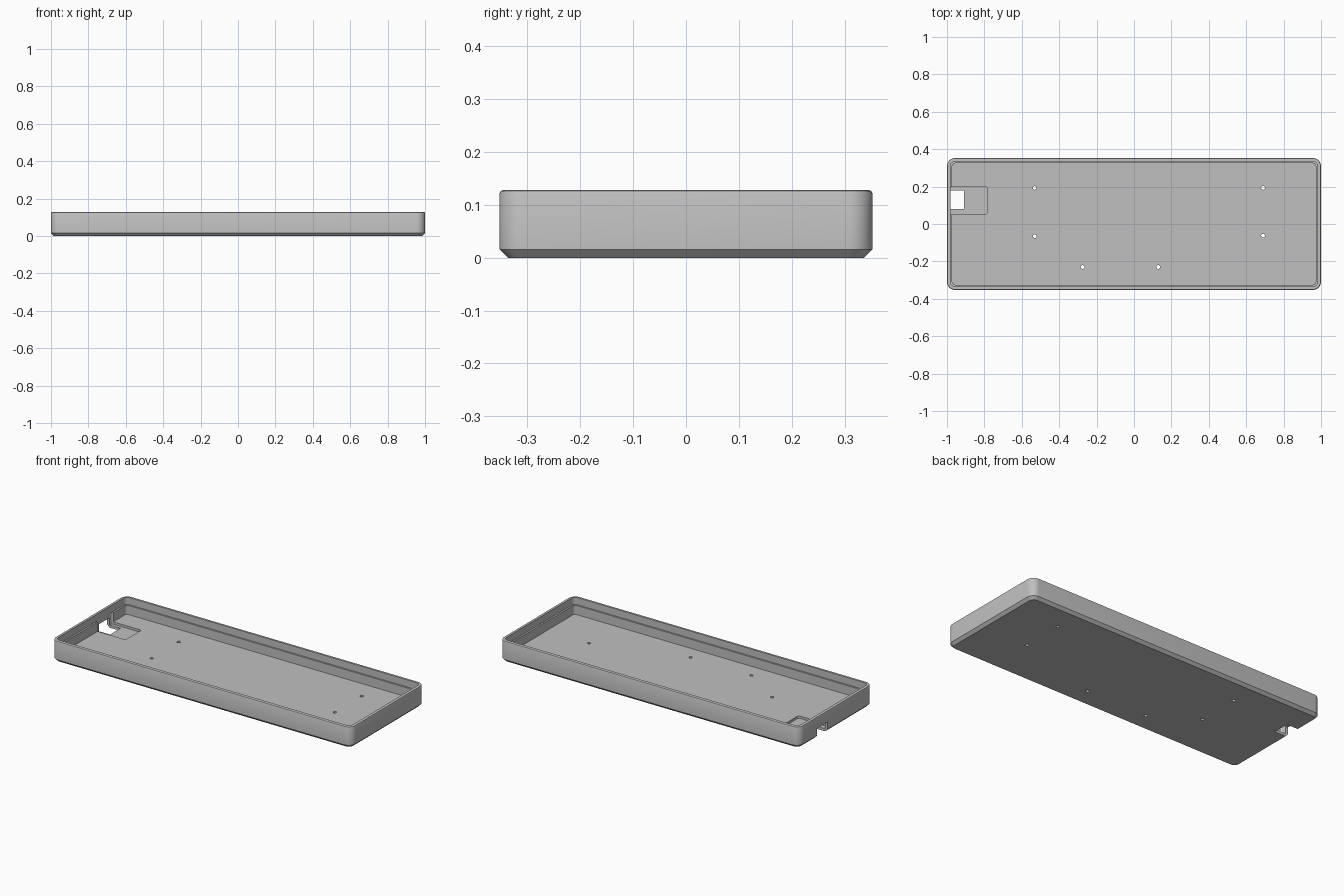
import bpy, bmesh, math

if "Cube" in bpy.data.objects:
    bpy.data.objects.remove(bpy.data.objects["Cube"])

W, D, H = 1.0, 0.353, 0.128      # half width, half depth, height
FLOOR, LEDGE = 0.03, 0.085

grey = bpy.data.materials.new("case grey")
grey.use_nodes = True
grey.diffuse_color = (0.53, 0.53, 0.53, 1)
grey.node_tree.nodes["Principled BSDF"].inputs["Base Color"].default_value = grey.diffuse_color


def outline(x0, x1, y0, y1, r, seg=10):
    """Rounded rectangle, counter-clockwise."""
    pts = []
    corners = [(x1 - r, y1 - r), (x0 + r, y1 - r), (x0 + r, y0 + r), (x1 - r, y0 + r)]
    for k, (cx, cy) in enumerate(corners):
        for i in range(seg + 1):
            a = math.pi / 2 * (k + i / seg)
            pts.append((cx + r * math.cos(a), cy + r * math.sin(a)))
    return pts


def loft(name, sections):
    """Skin a stack of (outline, z) sections and cap both ends."""
    bm = bmesh.new()
    rings = [[bm.verts.new((x, y, z)) for x, y in pts] for pts, z in sections]
    n = len(rings[0])
    for a, b in zip(rings, rings[1:]):
        for i in range(n):
            j = (i + 1) % n
            bm.faces.new((a[i], a[j], b[j], b[i]))
    bm.faces.new(rings[0][::-1])
    bm.faces.new(rings[-1])
    bmesh.ops.recalc_face_normals(bm, faces=bm.faces)
    me = bpy.data.meshes.new(name)
    bm.to_mesh(me)
    bm.free()
    ob = bpy.data.objects.new(name, me)
    bpy.context.collection.objects.link(ob)
    me.materials.append(grey)
    return ob


def prism(name, x0, x1, y0, y1, z0, z1, r):
    pts = outline(x0, x1, y0, y1, r)
    return loft(name, [(pts, z0), (pts, z1)])


# Tray body: chamfered base, wall, softened rim, inner ledge, floor
profile = [(0.016, 0), (0, 0.016), (0, 0.121), (0.002, 0.126), (0.006, H),
           (0.018, H), (0.018, LEDGE), (0.028, LEDGE), (0.028, FLOOR)]
tray = loft("case_tray", [
    (outline(-W + d, W - d, -D + d, D - d, max(0.045 - d, 0.012)), z) for d, z in profile])

# Connector pocket, cable opening through wall and base, screw holes
cutters = [
    prism("connector_pocket", -0.982, -0.785, 0.05, 0.2, 0.016, LEDGE, 0.012),
    prism("cable_opening", -1.1, -0.91, 0.08, 0.18, -0.05, 0.06, 0.002),
]
for x, y in [(-0.53, 0.193), (-0.53, -0.065), (0.69, 0.193), (0.69, -0.062),
             (-0.275, -0.23), (0.13, -0.23)]:
    r = 0.01
    cutters.append(prism("screw_hole", x - r, x + r, y - r, y + r, -0.05, 0.06, r * 0.999))

for c in cutters:
    c.hide_render = True
    mod = tray.modifiers.new(c.name, "BOOLEAN")
    mod.operation = "DIFFERENCE"
    mod.solver = "EXACT"
    mod.object = c

# Bake the cuts and remove the cutters
bpy.context.view_layer.update()
deps = bpy.context.evaluated_depsgraph_get()
baked = bpy.data.meshes.new_from_object(tray.evaluated_get(deps))
tray.modifiers.clear()
tray.data = baked
for c in cutters:
    bpy.data.objects.remove(c)

bpy.ops.object.select_all(action="DESELECT")
tray.select_set(True)
bpy.context.view_layer.objects.active = tray
bpy.ops.object.shade_smooth_by_angle(angle=math.radians(25))
